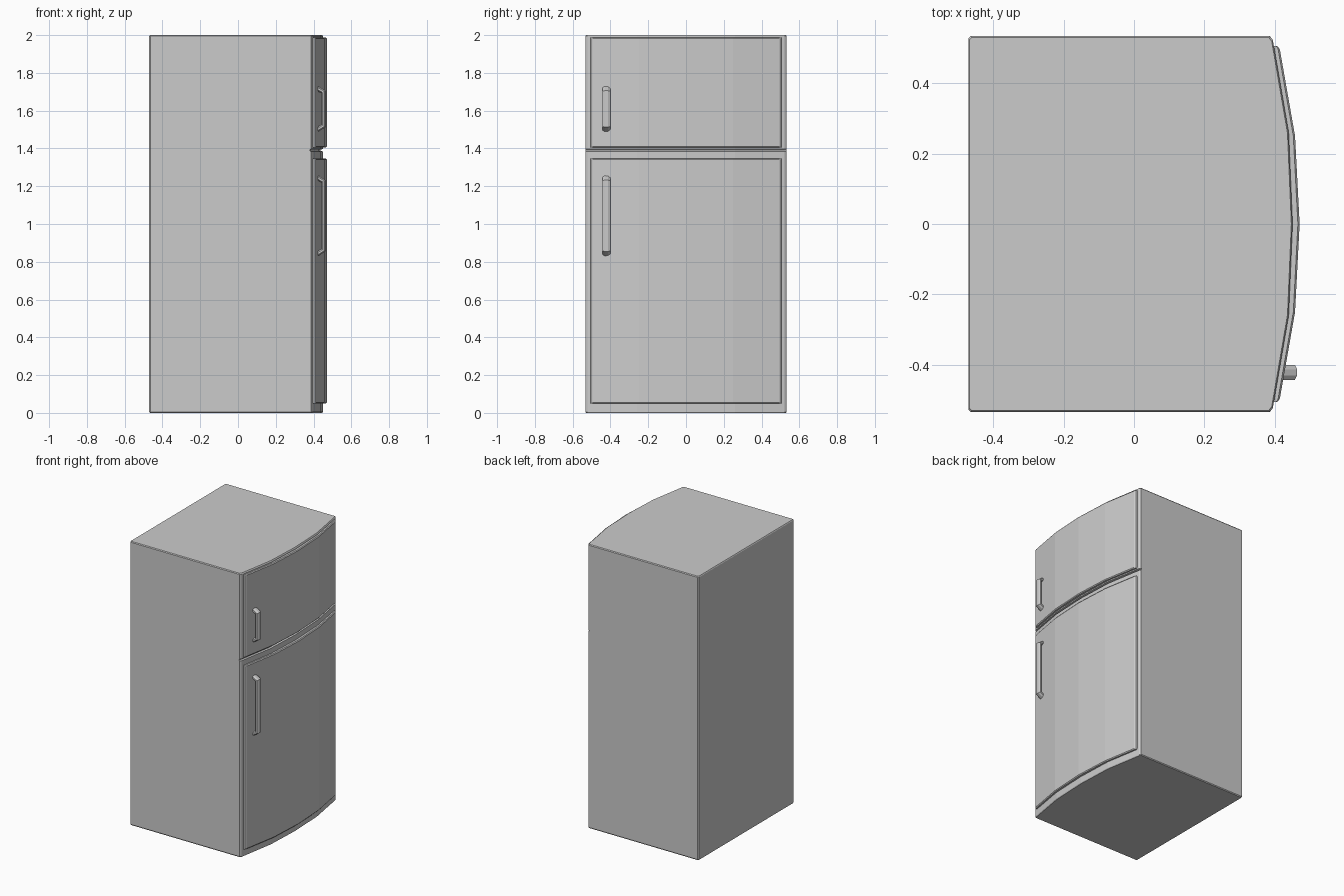
import bpy, bmesh, math

if "Cube" in bpy.data.objects:
    bpy.data.objects.remove(bpy.data.objects["Cube"])


def make(name, rings, smooth=False):
    """Skin a stack of closed rings and cap both ends."""
    bm = bmesh.new()
    vs = [[bm.verts.new(p) for p in r] for r in rings]
    n = len(rings[0])
    for a, b in zip(vs, vs[1:]):
        for i in range(n):
            j = (i + 1) % n
            bm.faces.new((a[i], a[j], b[j], b[i]))
    bm.faces.new(vs[0][::-1])
    bm.faces.new(vs[-1])
    bmesh.ops.recalc_face_normals(bm, faces=bm.faces)
    me = bpy.data.meshes.new(name)
    bm.to_mesh(me)
    bm.free()
    ob = bpy.data.objects.new(name, me)
    bpy.context.collection.objects.link(ob)
    return ob


def mirrored(half):
    """Complete a plan outline given for y >= 0, ordered front to back."""
    return half + [(x, -y) for x, y in reversed(half) if y > 0]


# Cabinet: bowed front, chamfered edges, thin groove between the compartments
def cabinet_ring(z, inset=0.0, groove=0.0):
    half = [(0.45 - groove, 0), (0.439 - groove, 0.26), (0.394 - groove, 0.522),
            (0.386 - groove * 0.3, 0.533), (-0.464, 0.533), (-0.47, 0.527)]
    k = 1 - inset / 0.5
    return [(x * k, y * k, z) for x, y in mirrored(half)]


make("cabinet", [cabinet_ring(0, 0.004), cabinet_ring(0.006),
                 cabinet_ring(1.384), cabinet_ring(1.387, groove=0.012),
                 cabinet_ring(1.394, groove=0.012), cabinet_ring(1.397),
                 cabinet_ring(1.994), cabinet_ring(2, 0.004)])


# Doors: curved slabs following the bowed front, with a small front chamfer
def door(name, z0, z1):
    def ring(z, d):
        half = [(0.47 - d, 0), (0.457 - d, 0.25), (0.414 - d, 0.495),
                (0.408 - d * 0.5, 0.504), (0.388, 0.507), (0.43, 0.255), (0.44, 0)]
        pts = half + [(x, -y) for x, y in reversed(half[1:-1])]
        return [(x, y, z) for x, y in pts]
    # The end caps are concave, so the slab is skinned as rings along z
    make(name, [ring(z0, 0.005), ring(z0 + 0.006, 0),
                ring(z1 - 0.006, 0), ring(z1, 0.005)])


door("lower_door", 0.05, 1.347)
door("upper_door", 1.405, 1.987)


# Handles: octagonal bar bent towards the door at both ends
def handle(name, z0, z1):
    x_in, x_out, ry, t = 0.415, 0.452, 0.021, 0.011
    # centre x, centre z, cross-section direction in x and z
    path = [(x_in, z0 + 0.012, 0.5, -1.0), (x_out, z0 + 0.034, 1.0, -0.6),
            (x_out, z1 - 0.034, 1.0, 0.6), (x_in, z1 - 0.012, 0.5, 1.0)]
    rings = []
    for x, z, dx, dz in path:
        ring = []
        for i in range(8):
            a = math.radians(22.5 + 45 * i)
            c, s = math.cos(a) / 0.924, math.sin(a) / 0.924
            ring.append((x + t * c * dx, -0.421 + ry * s, z + t * c * dz))
        rings.append(ring)
    make(name, rings)


handle("lower_door_handle", 0.827, 1.26)
handle("upper_door_handle", 1.485, 1.733)
